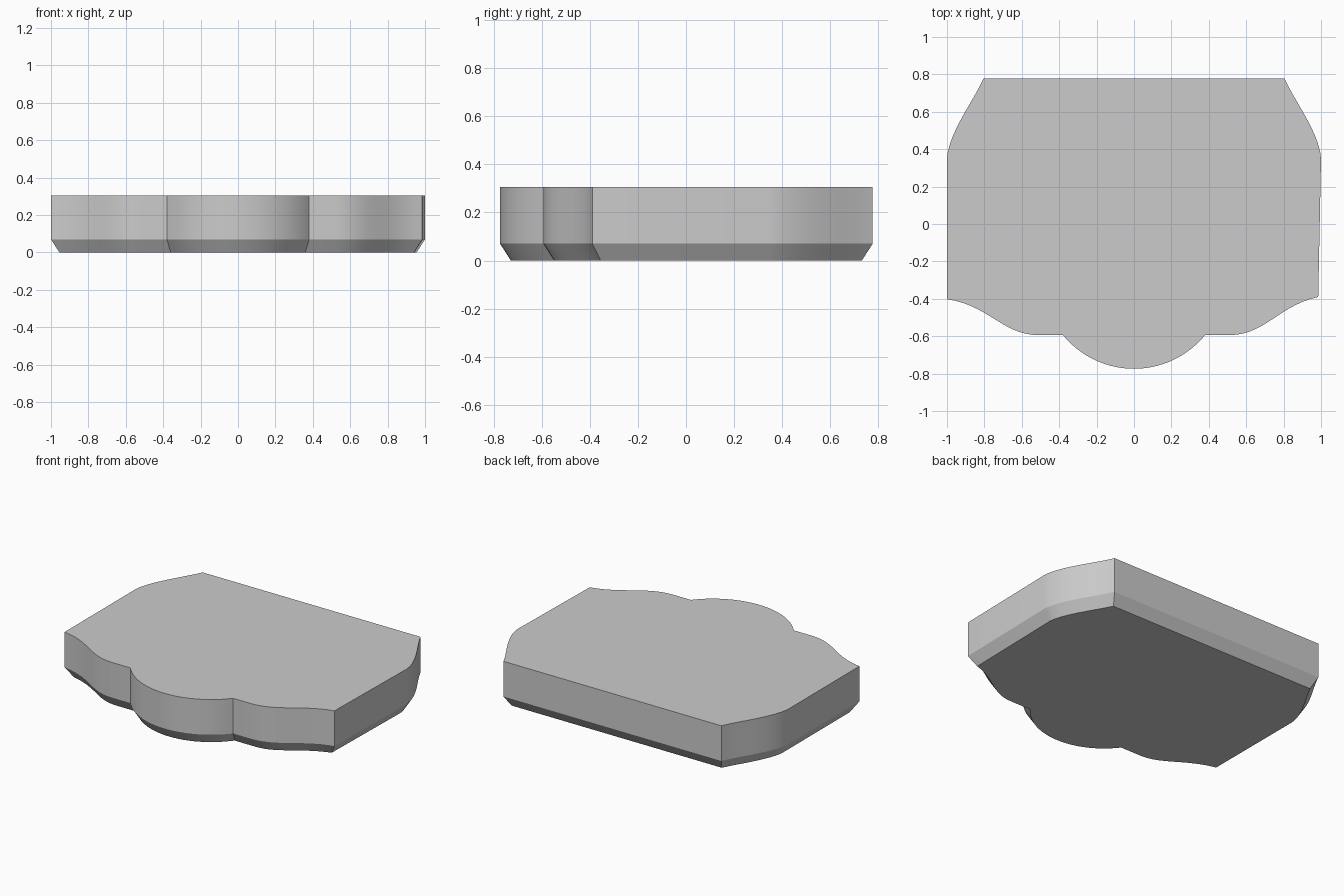
import bpy, bmesh, math
from mathutils import Vector

if "Cube" in bpy.data.objects:
    bpy.data.objects.remove(bpy.data.objects["Cube"])

HEIGHT, CHAMFER_Z, INSET = 0.305, 0.07, 0.045


def bezier(p0, p1, p2, p3, n=14):
    pts = []
    for i in range(n + 1):
        t = i / n
        u = 1 - t
        pts.append(tuple(u**3 * a + 3 * u * u * t * b + 3 * u * t * t * c + t**3 * d
                         for a, b, c, d in zip(p0, p1, p2, p3)))
    return pts


def half_outline(corner):
    """Right half, running from front centre to back corner."""
    # bowed front
    r, cy = 0.491, -0.283
    end = math.asin(0.38 / r)
    pts = [(r * math.sin(end * i / 14), cy - r * math.cos(end * i / 14)) for i in range(15)]
    # front shoulder, then curved rear shoulder
    cx, y = corner
    pts += bezier((0.51, -0.594), (0.70, -0.594), (0.775, -0.435), (cx, y))
    pts += bezier((1.0, 0.35), (0.99, 0.49), (0.86, 0.655), (0.805, 0.777))
    return pts


def inset(pts, d):
    """Mitred inward offset of a counter-clockwise loop."""
    out = []
    for i, p in enumerate(pts):
        a = (p - pts[i - 1]).normalized()
        b = (pts[(i + 1) % len(pts)] - p).normalized()
        na, nb = Vector((-a.y, a.x)), Vector((-b.y, b.x))
        out.append(p + (na + nb) * d / (1 + na.dot(nb)))
    return out


right = half_outline((0.985, -0.39))
left = [(-x, y) for x, y in reversed(half_outline((1.0, -0.402)))][:-1]
outline = [Vector(p) for p in right + left]

# slab with a chamfered lower edge
bm = bmesh.new()
levels = [(inset(outline, INSET), 0), (outline, CHAMFER_Z), (outline, HEIGHT)]
rings = [[bm.verts.new((p.x, p.y, z)) for p in pts] for pts, z in levels]
for lo, hi in zip(rings, rings[1:]):
    for i in range(len(lo)):
        j = (i + 1) % len(lo)
        bm.faces.new((lo[i], lo[j], hi[j], hi[i]))
bm.faces.new(rings[0][::-1])
bm.faces.new(rings[-1])
mesh = bpy.data.meshes.new("slab")
bm.to_mesh(mesh)
bm.free()
slab = bpy.data.objects.new("slab", mesh)
bpy.context.collection.objects.link(slab)
bpy.context.view_layer.objects.active = slab
slab.select_set(True)
bpy.ops.object.shade_smooth_by_angle(angle=math.radians(25))
